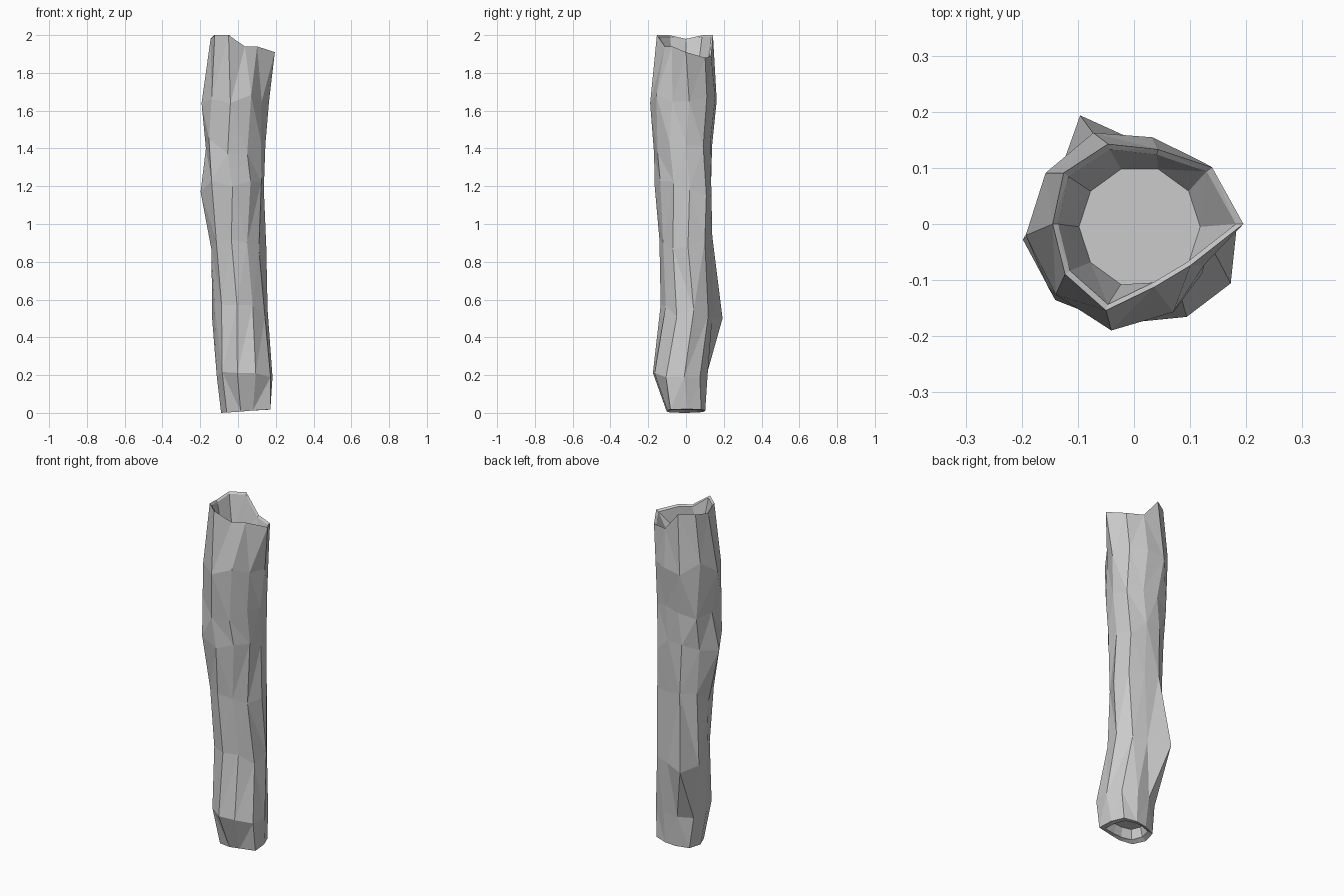
import bpy, bmesh, math, random

if "Cube" in bpy.data.objects:
    bpy.data.objects.remove(bpy.data.objects["Cube"])

random.seed(4)
SIDES = 10
ANG = [2 * math.pi * i / SIDES for i in range(SIDES)]

# Bark rings: height, centre x, centre y, twist in degrees, radius every 36 degrees from +x
RINGS = [
    (0.01, .04, 0, 4, [.125, .125, .105, .105, .13, .13, .13, .105, .105, .155]),
    (0.20, .035, -.02, 4, [.148, .145, .138, .135, .15, .148, .155, .16, .157, .162]),
    (0.54, .01, .01, 12, [.15, .145, .13, .212, .162, .138, .145, .145, .135, .145]),
    (0.90, 0, 0, 4, [.15, .155, .13, .15, .15, .14, .15, .145, .13, .13]),
    (1.19, 0, 0, 8, [.138, .155, .135, .148, .16, .20, .195, .168, .152, .14]),
    (1.42, 0, 0, 0, [.145, .155, .135, .145, .17, .17, .19, .178, .158, .15]),
    (1.67, 0, 0, 6, [.165, .165, .158, .178, .182, .194, .188, .194, .172, .145]),
]
RIM_R = [.195, .172, .14, .15, .155, .145, .152, .162, .118, .125]
RIM_Z = [1.91, 1.88, 1.89, 2.0, 2.0, 1.98, 2.0, 2.0, 1.94, 1.94]


def ring(bm, cx, cy, twist, radii, heights):
    t = math.radians(twist)
    return [bm.verts.new((cx + r * math.cos(a + t), cy + r * math.sin(a + t), z))
            for a, r, z in zip(ANG, radii, heights)]


def bridge(bm, lower, upper):
    for i in range(SIDES):
        j = (i + 1) % SIDES
        bm.faces.new((lower[i], lower[j], upper[j], upper[i]))


bm = bmesh.new()
loops = []

# Recessed underside
z0, cx, cy, tw, base = RINGS[0]
loops.append(ring(bm, cx, cy, tw, [r * .7 for r in base], [.07] * SIDES))
loops.append(ring(bm, cx, cy, tw, [r * .8 for r in base], [.015] * SIDES))

# Gnarled trunk, with middle rings staggered in height
for k, (z, cx, cy, tw, radii) in enumerate(RINGS):
    if k == 0:
        heights = [0.01 + .01 * math.cos(a) for a in ANG]
    else:
        s = .02 if k == 1 else .05
        heights = [z + random.uniform(-s, s) for _ in ANG]
    loops.append(ring(bm, cx, cy, tw, radii, heights))

# Broken rim, inner wall and hollow floor
loops.append(ring(bm, 0, 0, 0, RIM_R, RIM_Z))
loops.append(ring(bm, 0, 0, 0, [r * .93 for r in RIM_R], [z - .01 for z in RIM_Z]))
loops.append(ring(bm, .01, -.005, 0, [.108] * SIDES, [1.78] * SIDES))

for a, b in zip(loops, loops[1:]):
    bridge(bm, a, b)
bm.faces.new(list(reversed(loops[0])))
bm.faces.new(loops[-1])

bmesh.ops.recalc_face_normals(bm, faces=bm.faces)
bmesh.ops.triangulate(bm, faces=bm.faces, quad_method='SHORT_EDGE')

mesh = bpy.data.meshes.new("hollow_log")
bm.to_mesh(mesh)
bm.free()
bpy.context.collection.objects.link(bpy.data.objects.new("hollow_log", mesh))
